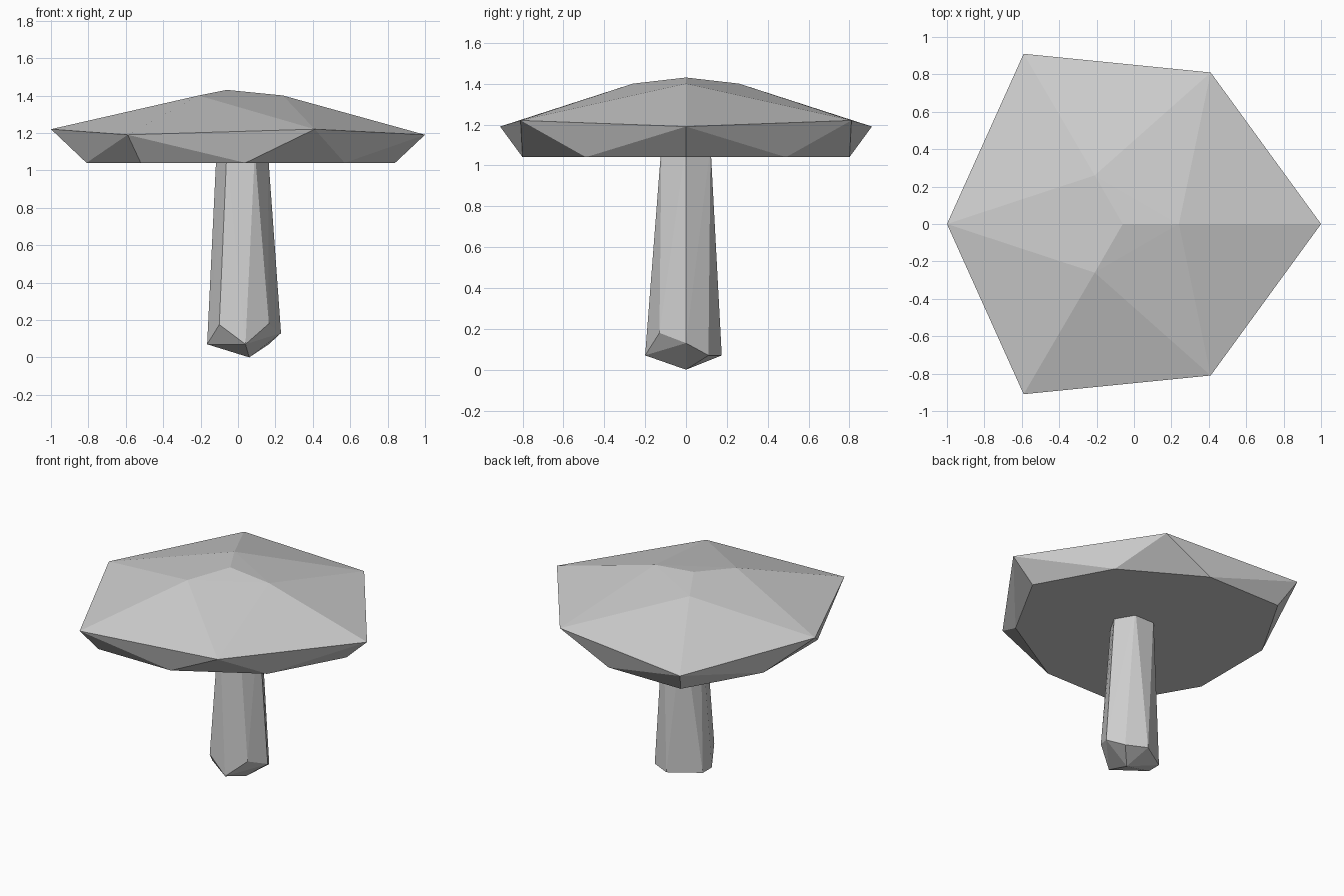
import bpy
import bmesh

default_cube = bpy.data.objects.get("Cube")
if default_cube:
    bpy.data.objects.remove(default_cube, do_unlink=True)


def make_material(name, colour):
    material = bpy.data.materials.new(name)
    material.use_nodes = True
    material.diffuse_color = colour
    material.node_tree.nodes["Principled BSDF"].inputs["Base Color"].default_value = colour
    return material


def mirrored(points):
    """Reflect the points across the centre plane, keeping those on it single."""
    return points + [(x, -y, z) for x, y, z in points if y]


def faceted_solid(name, points, material):
    """Wrap a few corner points in a flat-shaded convex solid."""
    bm = bmesh.new()
    for point in points:
        bm.verts.new(point)
    bmesh.ops.convex_hull(bm, input=bm.verts[:])
    loose = [vert for vert in bm.verts if not vert.link_faces]
    bmesh.ops.delete(bm, geom=loose, context="VERTS")
    bmesh.ops.recalc_face_normals(bm, faces=bm.faces[:])
    mesh = bpy.data.meshes.new(name)
    bm.to_mesh(mesh)
    bm.free()
    mesh.materials.append(material)
    solid = bpy.data.objects.new(name, mesh)
    bpy.context.scene.collection.objects.link(solid)
    return solid


grey = make_material("plain_grey", (0.62, 0.62, 0.62, 1))

# Mushroom cap: crown, six-cornered rim and nine-cornered underside
crown = [(-0.06, 0, 1.43), (0.24, 0, 1.4), (-0.21, 0.26, 1.4)]
rim = [(-1, 0, 1.22), (-0.59, 0.91, 1.19), (0.41, 0.81, 1.22), (1, 0, 1.19)]
underside = [(x, y, 1.04) for x, y in
             [(0.84, 0), (0.57, 0.49), (0.04, 0.8), (-0.52, 0.8), (-0.81, 0.3)]]
faceted_solid("mushroom_cap", mirrored(crown + rim + underside), grey)

# Stem: narrow six-sided top hidden in the cap, wider rough-cut foot
stem_top = mirrored([(x, y, 1.1) for x, y in
                     [(0.16, 0), (0.09, 0.12), (-0.06, 0.12), (-0.115, 0)]])
foot_low = [(x, y, 0.07) for x, y in
            [(0.04, -0.2), (0.165, 0.11), (0.03, 0.175), (-0.165, 0.05), (-0.165, -0.05)]]
foot_high = [(0.165, -0.13, 0.18), (0.23, 0, 0.13), (-0.1, -0.17, 0.175)]
foot_tip = [(0.06, 0, 0)]
faceted_solid("mushroom_stem", stem_top + foot_low + foot_high + foot_tip, grey)
